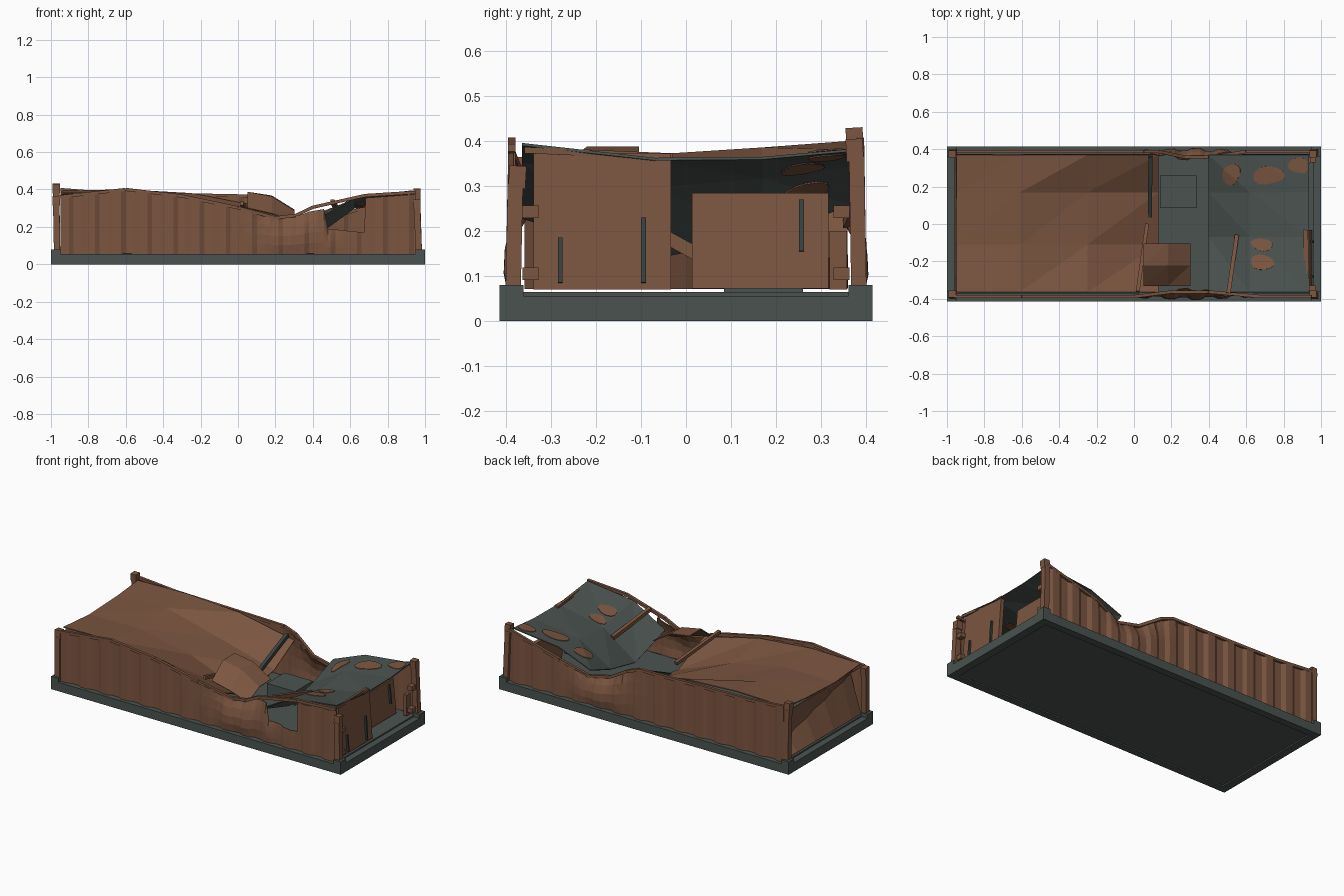
import bpy, bmesh, math
from mathutils import Vector
from mathutils.bvhtree import BVHTree

if "Cube" in bpy.data.objects:
    bpy.data.objects.remove(bpy.data.objects["Cube"])


def material(name, rgb):
    m = bpy.data.materials.new(name)
    m.diffuse_color = (*rgb, 1)
    m.use_nodes = True
    m.node_tree.nodes["Principled BSDF"].inputs["Base Color"].default_value = m.diffuse_color
    return m


RUST = material("rust brown", (0.20, 0.092, 0.052))
GREY = material("green grey", (0.068, 0.086, 0.079))
DARK = material("dark steel", (0.042, 0.055, 0.052))


def make(name, verts, faces, mat, thick=0):
    me = bpy.data.meshes.new(name)
    me.from_pydata([tuple(v) for v in verts], [], faces)
    me.materials.append(mat)
    ob = bpy.data.objects.new(name, me)
    bpy.context.collection.objects.link(ob)
    bm = bmesh.new()
    bm.from_mesh(me)
    bmesh.ops.recalc_face_normals(bm, faces=bm.faces)
    bm.to_mesh(me)
    bm.free()
    if thick:
        mod = ob.modifiers.new("thickness", 'SOLIDIFY')
        mod.thickness, mod.offset = thick, 0
    return ob


BOX = [(0, 1, 3, 2), (4, 6, 7, 5), (0, 4, 5, 1), (2, 3, 7, 6), (0, 2, 6, 4), (1, 5, 7, 3)]


def box(name, x0, x1, y0, y1, z0, z1, mat):
    return make(name, [(x, y, z) for x in (x0, x1) for y in (y0, y1) for z in (z0, z1)], BOX, mat)


def beam(name, a, b, w, mat, d=None):
    """Rectangular bar from a to b."""
    a, b = Vector(a), Vector(b)
    t = (b - a).normalized()
    ref = Vector((1, 0, 0)) if abs(t.z) > 0.8 else Vector((0, 0, 1))
    s = t.cross(ref).normalized()
    u = s.cross(t)
    d = d or w
    return make(name, [p + s * i * w / 2 + u * j * d / 2
                       for p in (a, b) for i in (-1, 1) for j in (-1, 1)], BOX, mat)


def grid(name, xs, ys, zs, mat, thick=0.006, flip=False):
    """Triangulated sheet; zs holds one row of heights per y."""
    n = len(xs)
    verts = [(x, y, zs[j][i]) for j, y in enumerate(ys) for i, x in enumerate(xs)]
    faces = []
    for j in range(len(ys) - 1):
        for i in range(n - 1):
            a, b, c, d = j * n + i, j * n + i + 1, (j + 1) * n + i + 1, (j + 1) * n + i
            faces += [(a, b, d), (b, c, d)] if flip else [(a, b, c), (a, c, d)]
    return make(name, verts, faces, mat, thick)


def lerp(pts, x):
    for (x0, z0), (x1, z1) in zip(pts, pts[1:]):
        if x <= x1:
            return z0 + (z1 - z0) * max(0, x - x0) / (x1 - x0)
    return pts[-1][1]


# Base slab with recessed underside, floor and raised corner castings
box("base_floor", -0.96, 0.96, -0.375, 0.375, 0.008, 0.064, GREY)
for s in (-1, 1):
    box("base_side_rail", -1, 1, *sorted((s * 0.37, s * 0.415)), 0, 0.055, GREY)
    box("base_end_rail", *sorted((s * 0.95, s)), -0.37, 0.37, 0, 0.055, GREY)
    for t in (-1, 1):
        box("corner_casting", *sorted((s * 0.95, s)), *sorted((t * 0.362, t * 0.415)), 0.05, 0.08, GREY)

# Bent corner posts with offset end caps
for x, y, h in ((-1, -1, 0.365), (-1, 1, 0.43), (1, -1, 0.345), (1, 1, 0.405)):
    lean = -0.01 * x if x > 0 else -0.005
    beam("corner_post", (x * 0.967, y * 0.385, 0.06), (x * 0.967 + lean, y * 0.380, h - 0.04), 0.034, RUST)
    beam("post_cap", (x * 0.967 + lean, y * 0.377, h - 0.05), (x * 0.967 + lean, y * 0.374, h), 0.038, RUST)

# Corrugated side walls, crushed around the middle right
FRONT = [(-0.95, 0.355), (-0.6, 0.395), (-0.3, 0.362), (0.0, 0.30), (0.2, 0.245), (0.3, 0.25),
         (0.38, 0.28), (0.46, 0.295), (0.48, 0.19), (0.675, 0.17), (0.682, 0.355), (0.95, 0.375)]
BACK = [(-0.95, 0.40), (-0.7, 0.38), (-0.2, 0.37), (0.05, 0.365), (0.13, 0.335), (0.27, 0.25),
        (0.42, 0.215), (0.6, 0.28), (0.95, 0.375)]


def side_wall(name, top, s):
    period, xs = 0.14, []
    x = -0.95
    while x < 0.95:
        xs += [x, x + 0.045, x + 0.07, x + 0.115]
        x += period
    xs = sorted([v for v in xs if v < 0.95] + [p[0] for p in top[1:]])
    rows, verts, faces = 5, [], []
    for x in xs:
        dent = math.exp(-((x - 0.3) / 0.17) ** 2)
        wave = lerp([(0, 0.006), (0.045, 0.006), (0.07, -0.006), (0.115, -0.006), (0.14, 0.006)],
                    (x + 0.95) % period)
        for j in range(rows):
            f = j / (rows - 1)
            buckle = dent * (0.04 * f * f - 0.018 * math.sin(f * math.pi))
            verts.append((x, s * (0.388 + wave - buckle), 0.056 + (lerp(top, x) - 0.056) * f))
    for i in range(len(xs) - 1):
        for j in range(rows - 1):
            a = i * rows + j
            faces += [(a, a + rows, a + rows + 1), (a, a + rows + 1, a + 1)]
    make(name, verts, faces, RUST, 0.004)


side_wall("front_wall", FRONT, -1)
side_wall("back_wall", BACK, 1)


# Bent top rails
def rail(name, pts):
    for a, b in zip(pts, pts[1:]):
        beam(name, a, b, 0.017, RUST)


rail("front_top_rail", [(x, -0.388 + (0.025 if 0.1 < x < 0.5 else 0), z) for x, z in
     ((-0.96, 0.36), (-0.6, 0.40), (-0.3, 0.365), (0, 0.302), (0.2, 0.248), (0.31, 0.262),
      (0.4, 0.305), (0.68, 0.368), (0.95, 0.385))])
rail("back_top_rail", [(x, 0.388 - (0.03 if 0.2 < x < 0.5 else 0), z) for x, z in BACK])

# Left roof sheet, slumping into the dent at its right end
grid("left_roof", [-0.95, -0.61, -0.25, 0.13], [-0.365, -0.11, 0.17, 0.37],
     [[0.38, 0.385, 0.352, 0.26], [0.36, 0.365, 0.295, 0.15],
      [0.372, 0.383, 0.295, 0.195], [0.39, 0.398, 0.378, 0.305]], RUST)

# Folded right roof sheet
roof = grid("right_roof", [0.40, 0.62, 0.935], [-0.365, -0.07, 0.17, 0.37],
            [[0.23, 0.355, 0.393], [0.14, 0.30, 0.36], [0.19, 0.32, 0.362], [0.26, 0.345, 0.38]],
            GREY, flip=True)

# Rust patches laid over both faces of the right roof
bm = bmesh.new()
bm.from_mesh(roof.data)
tree = BVHTree.FromBMesh(bm)
bm.free()
N, RINGS = 14, 4
for k, (cx, cy, rx, ry) in enumerate(((0.52, 0.265, 0.047, 0.056), (0.718, 0.26, 0.078, 0.052),
                                      (0.882, 0.313, 0.052, 0.046), (0.685, -0.11, 0.056, 0.034),
                                      (0.685, -0.205, 0.067, 0.038))):
    flat = [(cx, cy)]
    for r in range(1, RINGS + 1):
        for i in range(N):
            a = i * math.tau / N
            w = r / RINGS * (1 + 0.1 * math.sin(2 * a + k) + 0.07 * math.sin(3 * a + 2 * k))
            flat.append((min(0.928, cx + rx * w * math.cos(a)), cy + ry * w * math.sin(a)))
    faces = [(0, 1 + i, 1 + (i + 1) % N) for i in range(N)]
    for r in range(RINGS - 1):
        for i in range(N):
            a, b = 1 + r * N + i, 1 + r * N + (i + 1) % N
            faces.append((a, a + N, b + N, b))
    for side in (-1, 1):
        verts = []
        for x, y in flat:
            hit, nor = tree.ray_cast(Vector((x, y, 1)), Vector((0, 0, -1)))[:2]
            verts.append((x, y, hit.z + side * 0.006 / abs(nor.z)))
        make("rust_patch", verts, faces, RUST, 0.003)

# Torn roof flap standing over the dent
grid("torn_flap", [0.05, 0.18, 0.30], [-0.33, -0.22, -0.105],
     [[0.30, 0.27, 0.23], [0.385, 0.36, 0.285], [0.385, 0.365, 0.29]], RUST)

# Left end wall folded inwards along a diagonal crease
verts = []
for i in range(9):
    y = -0.36 + i * 0.09
    rib = 0.004 * (-1) ** i
    verts += [(-0.955, y, 0.072), (-0.885 + rib, y, 0.31 - 0.18 * i / 8), (-0.948, y, 0.36)]
make("left_end_wall", verts, [(3 * i + j, 3 * i + 3 + j, 3 * i + 4 + j, 3 * i + 1 + j)
                              for i in range(8) for j in range(2)], RUST, 0.005)


# Doors, leaning, with lock rods
def door(name, y0, y1, z0, z1, xb, xt):
    w = 0.012
    make(name, [(x + d, y, z) for d in (-w, w) for y in (y0, y1) for x, z in ((xb, z0), (xt, z1))],
         BOX, RUST)


door("left_door", -0.34, -0.033, 0.07, 0.372, 0.94, 0.918)
door("right_door", 0.013, 0.317, 0.072, 0.285, 0.86, 0.84)
for x0, x1, y, z0, z1 in ((0.957, 0.95, -0.28, 0.085, 0.185), (0.957, 0.948, -0.095, 0.085, 0.23),
                          (0.876, 0.864, 0.257, 0.155, 0.27)):
    beam("lock_rod", (x0, y, z0), (x1, y, z1), 0.011, DARK)

# Hinge plates and bent frame strips beside the doors
for s in (-1, 1):
    for z in (0.105, 0.243):
        box("hinge", 0.94, 0.972, *sorted((s * 0.328, s * 0.364)), z - 0.014, z + 0.014, RUST)
box("door_jamb", 0.92, 0.94, 0.32, 0.358, 0.07, 0.2, RUST)

# Loose bars and wreckage inside
beam("broken_roof_bar", (0.02, -0.36, 0.325), (0.07, 0.0, 0.25), 0.02, RUST)
beam("roof_bow", (0.505, -0.37, 0.335), (0.55, -0.06, 0.26), 0.022, RUST)
beam("door_header", (0.935, -0.36, 0.38), (0.91, -0.03, 0.366), 0.014, RUST)
beam("fallen_beam", (0.085, 0.04, 0.19), (0.088, 0.36, 0.335), 0.022, DARK)
beam("inner_bar", (0.8, -0.06, 0.195), (0.8, 0.04, 0.14), 0.03, RUST)
box("cargo_box", 0.14, 0.335, 0.085, 0.26, 0.06, 0.15, GREY)
